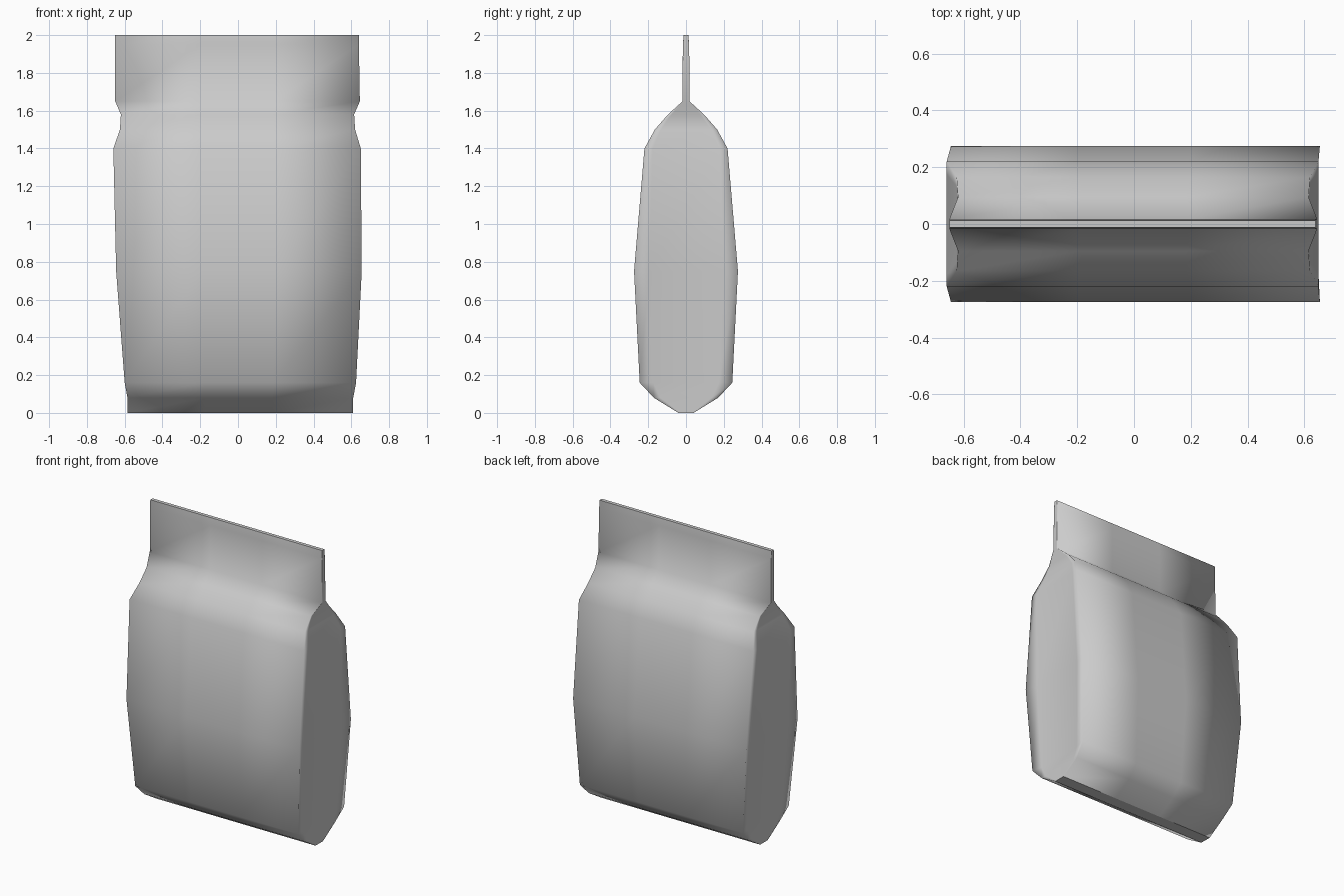
import bpy, bmesh

cube = bpy.data.objects.get("Cube")
if cube:
    bpy.data.objects.remove(cube, do_unlink=True)

# Foil colour
foil = bpy.data.materials.new("grey_foil")
foil.use_nodes = True
grey = (0.6, 0.6, 0.6, 1)
foil.diffuse_color = grey
foil.node_tree.nodes["Principled BSDF"].inputs["Base Color"].default_value = grey

# Pouch outline: height, left x, right x, half depth
RINGS = [
    (0.00, -0.585, 0.61, 0.04),
    (0.08, -0.585, 0.61, 0.17),
    (0.16, -0.60, 0.625, 0.245),
    (0.75, -0.645, 0.655, 0.275),
    (1.40, -0.66, 0.65, 0.22),
    (1.50, -0.625, 0.62, 0.165),
    (1.58, -0.62, 0.615, 0.095),
    (1.65, -0.65, 0.645, 0.018),
    (1.95, -0.65, 0.64, 0.017),
    (2.00, -0.65, 0.64, 0.012),
]
LOW, HIGH = RINGS[1], RINGS[4]


def side_panel(ring, side):
    """Flat side panel set between the lower and upper corners."""
    z, depth, x = ring[0], ring[3], ring[side]
    if LOW[0] < z < HIGH[0]:
        t = (z - LOW[0]) / (HIGH[0] - LOW[0])
        return (LOW[side] + t * (HIGH[side] - LOW[side]),
                LOW[3] + t * (HIGH[3] - LOW[3]))
    return x, depth * 0.8


def section(ring):
    """Closed outline of the pouch at one height."""
    z, left, right, depth = ring
    xs = [left, left * 0.3, right * 0.3, right]
    lx, ly = side_panel(ring, 1)
    rx, ry = side_panel(ring, 2)
    front = [(x, -depth) for x in xs]
    back = [(x, depth) for x in reversed(xs)]
    points = front + [(rx, -ry), (rx, ry)] + back + [(lx, ly), (lx, -ly)]
    return [(x, y, z) for x, y in points]


# Pouch body with its flat top seal
bm = bmesh.new()
loops = [[bm.verts.new(p) for p in section(r)] for r in RINGS]
count = len(loops[0])
for low, high in zip(loops, loops[1:]):
    for i in range(count):
        j = (i + 1) % count
        bm.faces.new((low[i], low[j], high[j], high[i]))
bm.faces.new(list(reversed(loops[0])))
bm.faces.new(loops[-1])
bmesh.ops.recalc_face_normals(bm, faces=bm.faces[:])
for face in bm.faces:
    face.smooth = True
for cap in (loops[0], loops[-1]):
    for i in range(count):
        bm.edges.get((cap[i], cap[(i + 1) % count])).smooth = False

mesh = bpy.data.meshes.new("pouch")
bm.to_mesh(mesh)
bm.free()
mesh.materials.append(foil)
pouch = bpy.data.objects.new("pouch", mesh)
bpy.context.collection.objects.link(pouch)
